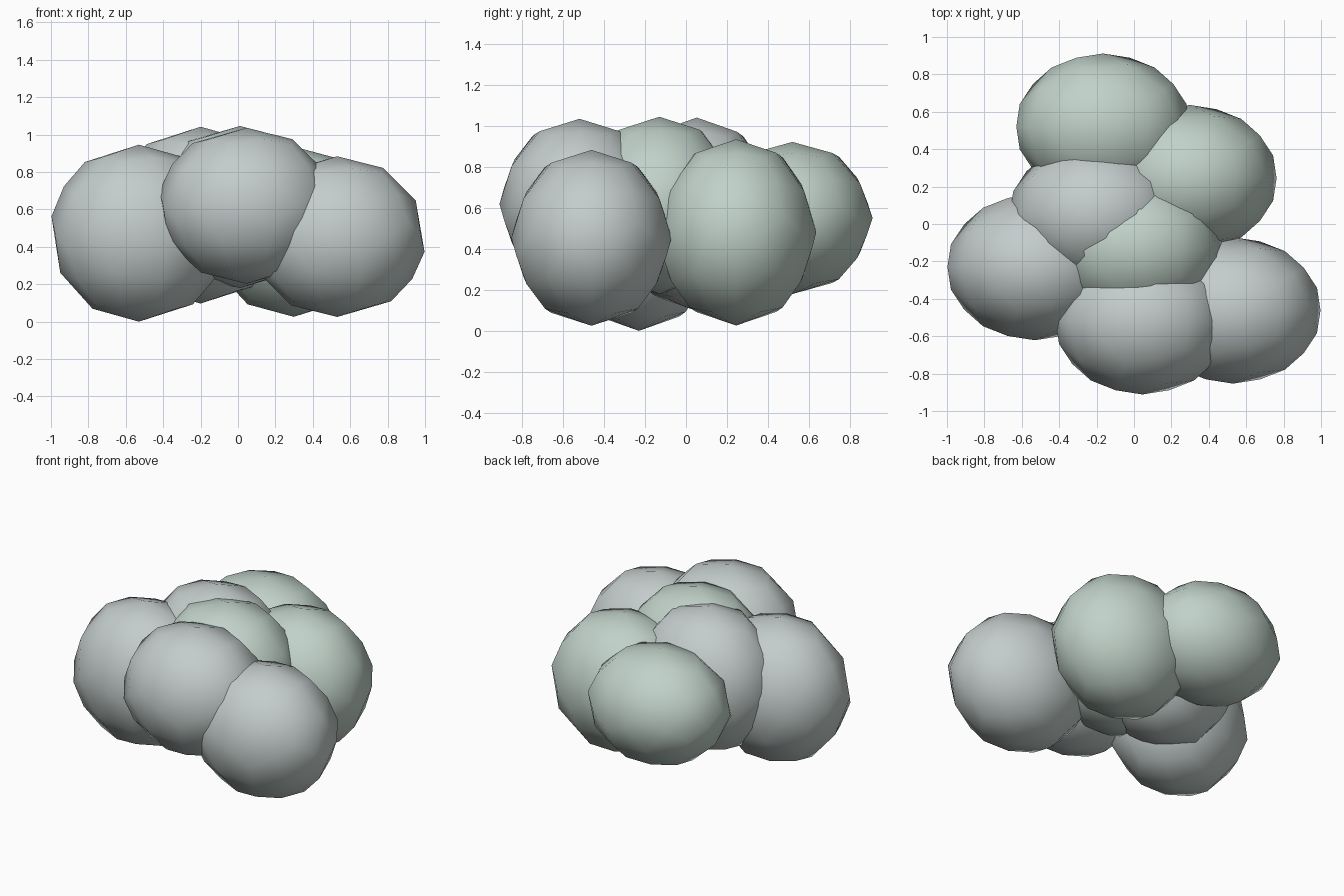
import bpy

if "Cube" in bpy.data.objects:
    bpy.data.objects.remove(bpy.data.objects["Cube"])

# Subdividing an icosahedron shrinks it; this start radius gives a unit blob
BASE_RADIUS = 1.3477


def material(name, colour):
    m = bpy.data.materials.new(name)
    m.diffuse_color = (*colour, 1)
    m.use_nodes = True
    m.node_tree.nodes["Principled BSDF"].inputs["Base Color"].default_value = m.diffuse_color
    return m


green = material("leaf_green", (0.53, 0.64, 0.58))
grey = material("grey_green", (0.55, 0.61, 0.60))


def blob(name, centre, rx, ry, z_low, z_high, mat):
    """Squashed icosahedron with one level of subdivision, pole up."""
    bpy.ops.mesh.primitive_ico_sphere_add(subdivisions=1, radius=BASE_RADIUS)
    ob = bpy.context.object
    ob.name = name
    ob.location = (*centre, (z_low + z_high) / 2)
    ob.scale = (rx, ry, (z_high - z_low) / 2)
    sub = ob.modifiers.new("round", 'SUBSURF')
    sub.levels = sub.render_levels = 1
    bpy.ops.object.modifier_apply(modifier=sub.name)
    bpy.ops.object.transform_apply(location=False, rotation=False, scale=True)
    bpy.ops.object.shade_smooth()
    ob.data.materials.append(mat)
    return ob


# Outer ring of foliage clumps
blob("clump_front_right", (0.53, -0.462), 0.47, 0.39, 0.025, 0.884, grey)
blob("clump_left", (-0.53, -0.23), 0.47, 0.39, 0.00, 0.946, grey)
blob("clump_front", (0.045, -0.52), 0.467, 0.39, 0.203, 1.036, grey)
blob("clump_back_right", (0.298, 0.245), 0.467, 0.39, 0.026, 0.936, green)
blob("clump_back", (-0.165, 0.52), 0.467, 0.39, 0.18, 0.923, green)

# Central clumps
blob("clump_centre_right", (0.01, -0.13), 0.467, 0.39, 0.18, 1.046, green)
blob("clump_centre_left", (-0.20, 0.053), 0.467, 0.39, 0.097, 1.042, grey)
